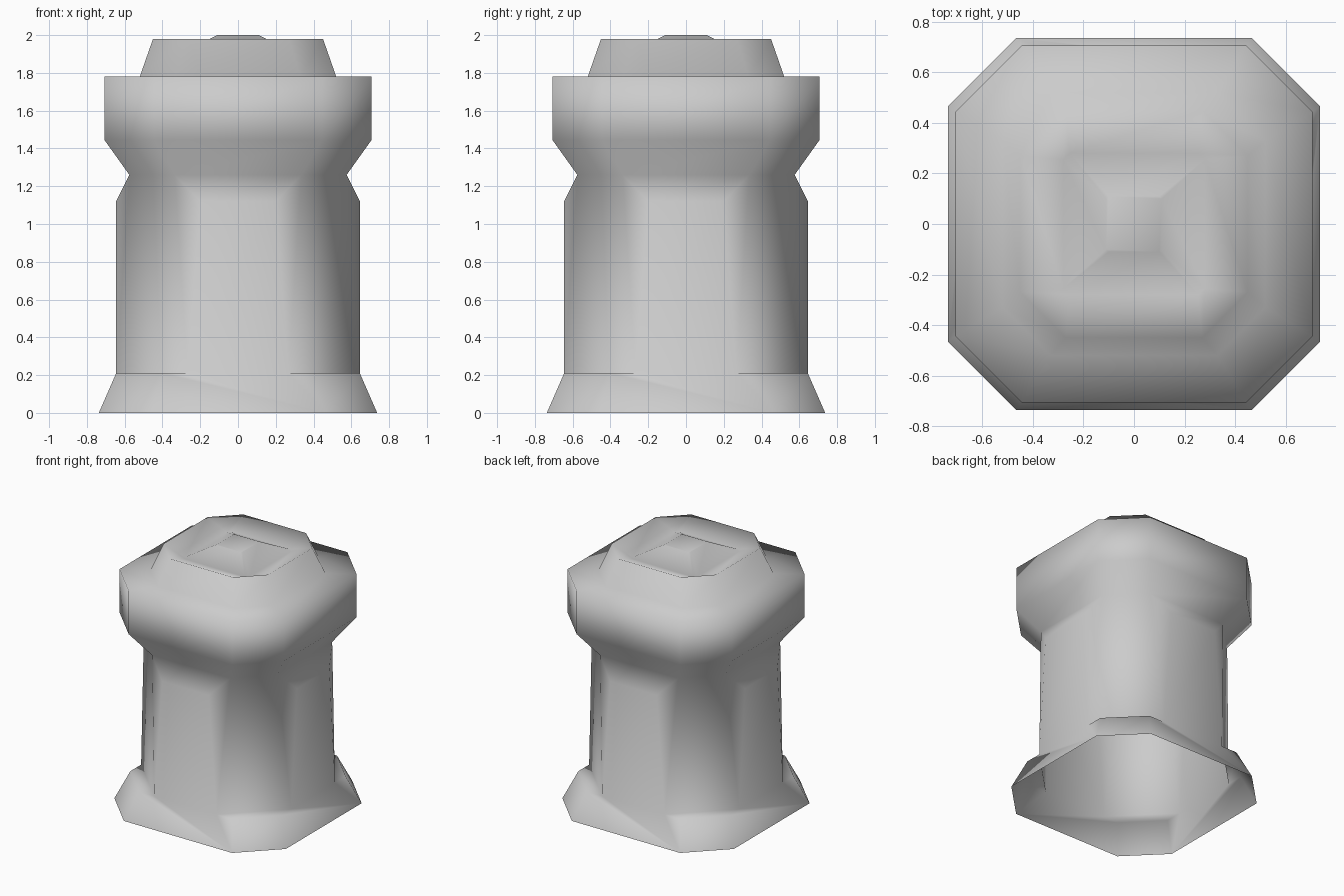
import bpy
import bmesh

cube = bpy.data.objects.get("Cube")
if cube:
    bpy.data.objects.remove(cube, do_unlink=True)

# One plain stone colour
stone = bpy.data.materials.new("grey_stone")
stone.use_nodes = True
colour = (0.6, 0.6, 0.6, 1.0)
stone.diffuse_color = colour
stone.node_tree.nodes["Principled BSDF"].inputs["Base Color"].default_value = colour

bm = bmesh.new()


def on_side(side, w, t, z):
    """Point at distance w out and t along one of the four sides."""
    x, y = w, t
    for _ in range(side):
        x, y = -y, x
    return bm.verts.new((x, y, z))


def ring(z, w, c):
    """Square ring with cut corners: two vertices for each side."""
    return [on_side(s, w, t, z) for s in range(4) for t in (-c, c)]


# Profile: height, half width, half length of the straight side
foot = ring(0.0, 0.737, 0.465)
plinth = ring(0.21, 0.645, 0.40)
shaft = ring(0.21, 0.645, 0.268)
neck = ring(1.26, 0.575, 0.335)
upper = [
    ring(1.445, 0.707, 0.445),   # head, lower edge
    ring(1.78, 0.707, 0.445),    # head, upper edge
    ring(1.78, 0.52, 0.33),      # cap, lower edge
    ring(1.98, 0.45, 0.27),      # cap rim
    ring(1.915, 0.28, 0.255),    # sunken groove
    ring(2.0, 0.11, 0.10),       # raised centre
]


def corners(low, high):
    for i in (1, 3, 5, 7):
        j = (i + 1) % 8
        bm.faces.new((low[i], low[j], high[j], high[i]))


# Flared foot, corner ledges and upright shaft corners
corners(foot, plinth)
corners(plinth, shaft)
corners(shaft, neck)

# Four sides: foot face, then a raised panel that slopes back into the neck
for s in range(4):
    a, b = 2 * s, 2 * s + 1
    bm.faces.new((foot[a], foot[b], plinth[b], shaft[b], shaft[a], plinth[a]))
    p, q = (on_side(s, 0.645, t, 1.12) for t in (-0.2, 0.2))
    bm.faces.new((shaft[a], shaft[b], q, p))
    bm.faces.new((p, q, neck[b], neck[a]))
    bm.faces.new((shaft[a], p, neck[a]))
    bm.faces.new((shaft[b], neck[b], q))

# Head and cap
low = neck
for high in upper:
    for i in range(8):
        j = (i + 1) % 8
        bm.faces.new((low[i], low[j], high[j], high[i]))
    low = high
bm.faces.new(low)

bmesh.ops.recalc_face_normals(bm, faces=bm.faces[:])
for face in bm.faces:
    face.smooth = True

mesh = bpy.data.meshes.new("stone_post")
bm.to_mesh(mesh)
bm.free()
mesh.materials.append(stone)
post = bpy.data.objects.new("stone_post", mesh)
bpy.context.scene.collection.objects.link(post)
